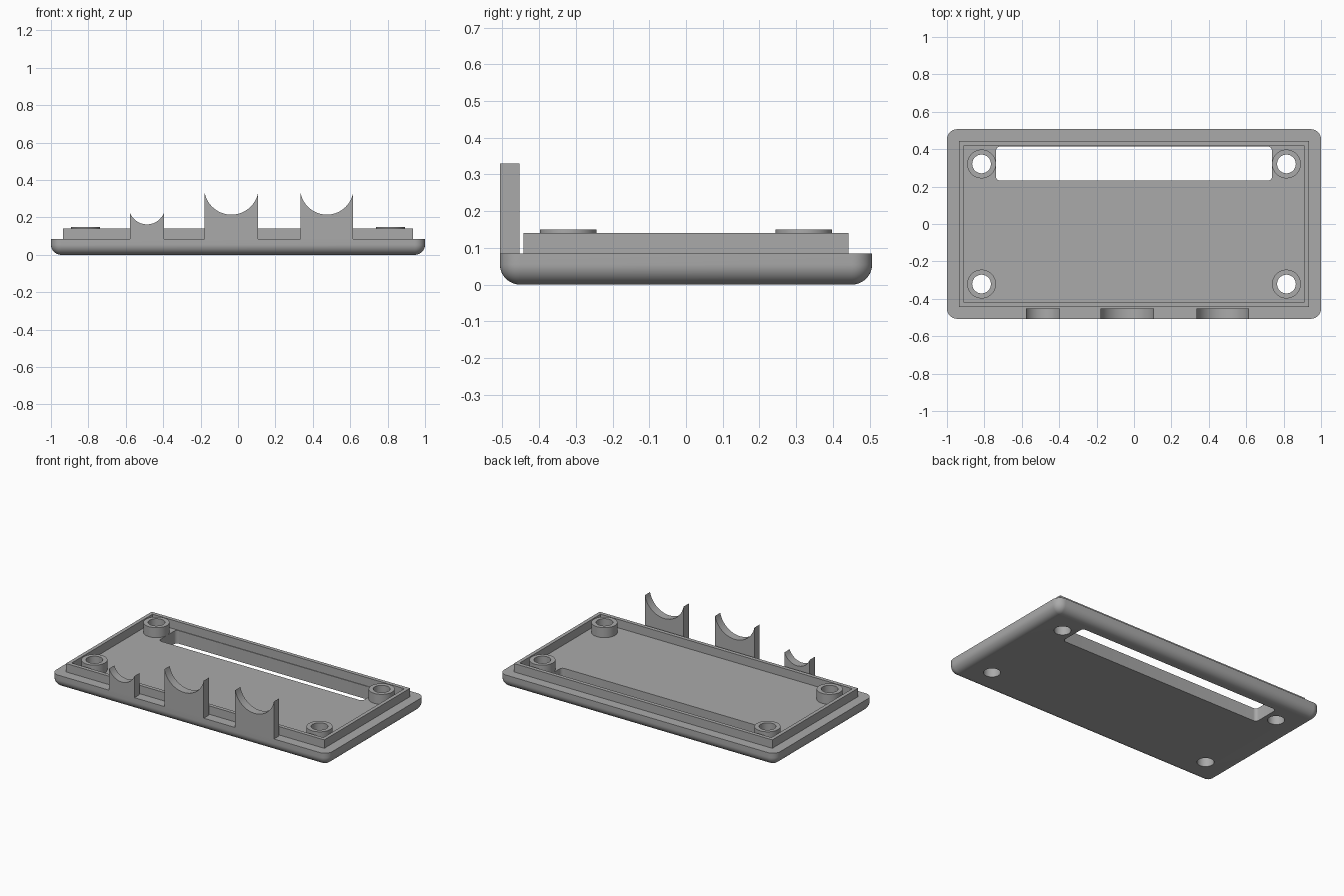
import bpy, bmesh, math

if "Cube" in bpy.data.objects:
    bpy.data.objects.remove(bpy.data.objects["Cube"])

grey = bpy.data.materials.new("plain grey")
grey.use_nodes = True
COLOUR = (0.4, 0.4, 0.4, 1)
grey.diffuse_color = COLOUR
grey.node_tree.nodes["Principled BSDF"].inputs["Base Color"].default_value = COLOUR

HX, HY, TOP = 1.0, 0.507, 0.085
FILLET = 0.055
LIP_TOP, BOSS_TOP = 0.14, 0.15
BOSS_X, BOSS_Y, BOSS_R, HOLE_R = 0.815, 0.321, 0.077, 0.05


def rounded_rect(hx, hy, r, steps=10):
    """Counter-clockwise outline of a rectangle with round corners."""
    pts = []
    for i, (sx, sy) in enumerate([(1, 1), (-1, 1), (-1, -1), (1, -1)]):
        for k in range(steps + 1):
            a = math.pi / 2 * (i + k / steps)
            pts.append((sx * (hx - r) + r * math.cos(a), sy * (hy - r) + r * math.sin(a)))
    return pts


def circle(r, n=48):
    return [(r * math.cos(2 * math.pi * k / n), r * math.sin(2 * math.pi * k / n)) for k in range(n)]


def loft(name, rings, closed=False, location=(0, 0, 0)):
    """Skin rings of (outline, z); cap the ends, or join last to first."""
    bm = bmesh.new()
    loops = [[bm.verts.new((x, y, z)) for x, y in outline] for outline, z in rings]
    pairs = list(zip(loops, loops[1:]))
    if closed:
        pairs.append((loops[-1], loops[0]))
    else:
        bm.faces.new(loops[0])
        bm.faces.new(loops[-1])
    for a, b in pairs:
        for i in range(len(a)):
            j = (i + 1) % len(a)
            bm.faces.new((a[i], a[j], b[j], b[i]))
    bmesh.ops.remove_doubles(bm, verts=bm.verts, dist=0.00001)
    bmesh.ops.recalc_face_normals(bm, faces=bm.faces)
    mesh = bpy.data.meshes.new(name)
    bm.to_mesh(mesh)
    bm.free()
    mesh.materials.append(grey)
    obj = bpy.data.objects.new(name, mesh)
    obj.location = location
    bpy.context.collection.objects.link(obj)
    return obj


def tube(name, outer, inner, z0, z1, location=(0, 0, 0)):
    return loft(name, [(outer, z0), (outer, z1), (inner, z1), (inner, z0)], True, location)


def finish(obj):
    """Apply modifiers and smooth the curved faces only."""
    bpy.ops.object.select_all(action="DESELECT")
    obj.select_set(True)
    bpy.context.view_layer.objects.active = obj
    for mod in list(obj.modifiers):
        bpy.ops.object.modifier_apply(modifier=mod.name)
    bpy.ops.object.shade_smooth_by_angle(angle=math.radians(30))


# Base plate with rounded corners and rounded underside
rings = []
for k in range(13):
    a = math.pi / 2 * k / 12
    inset = FILLET * (1 - math.sin(a))
    rings.append((rounded_rect(HX - inset, HY - inset, FILLET - inset), FILLET * (1 - math.cos(a))))
rings.append((rounded_rect(HX, HY, FILLET), TOP))
plate = loft("base_plate", rings)

# Long slot and four screw holes cut through the plate
corners = [(sx * BOSS_X, sy * BOSS_Y) for sx in (-1, 1) for sy in (-1, 1)]
slot = rounded_rect(0.738, 0.091, 0.022, 6)
cutters = [loft("slot_cutter", [(slot, -0.1), (slot, 0.3)], location=(0, 0.323, 0))]
for x, y in corners:
    cutters.append(loft("hole_cutter", [(circle(HOLE_R), -0.1), (circle(HOLE_R), 0.3)], location=(x, y, 0)))
for cutter in cutters:
    cutter.hide_render = True
    mod = plate.modifiers.new("cut", "BOOLEAN")
    mod.operation, mod.solver, mod.object = "DIFFERENCE", "EXACT", cutter
finish(plate)
for cutter in cutters:
    bpy.data.objects.remove(cutter)


# Raised rectangular lip
def rect(hx, hy):
    return [(hx, hy), (-hx, hy), (-hx, -hy), (hx, -hy)]


tube("lip", rect(0.935, 0.443), rect(0.911, 0.418), TOP, LIP_TOP)

# Screw bosses
for x, y in corners:
    side = "left" if x > 0 else "right"
    end = "back" if y > 0 else "front"
    finish(tube(f"{end}_{side}_boss", circle(BOSS_R), circle(HOLE_R), TOP, BOSS_TOP, (x, y, 0)))


# Upright saddles with a round notch, along the front edge
def saddle(name, x0, x1, top, dip):
    half, sag, mid = (x1 - x0) / 2, top - dip, (x0 + x1) / 2
    r = (half * half + sag * sag) / (2 * sag)
    sweep = math.atan2(half, r - sag)
    outline = [(half, -TOP), (-half, -TOP)]
    for k in range(33):
        a = -sweep + 2 * sweep * k / 32
        outline.append((r * math.sin(a), -(dip + r - r * math.cos(a))))
    # The outline lies flat, then turns upright
    obj = loft(name, [(outline, 0), (outline, 0.054)], location=(mid, -HY, 0))
    for v in obj.data.vertices:
        x, y, z = v.co
        v.co = (x, z, -y)
    finish(obj)


saddle("right_saddle", -0.578, -0.395, 0.226, 0.163)
saddle("middle_saddle", -0.178, 0.107, 0.33, 0.215)
saddle("left_saddle", 0.335, 0.615, 0.33, 0.215)
